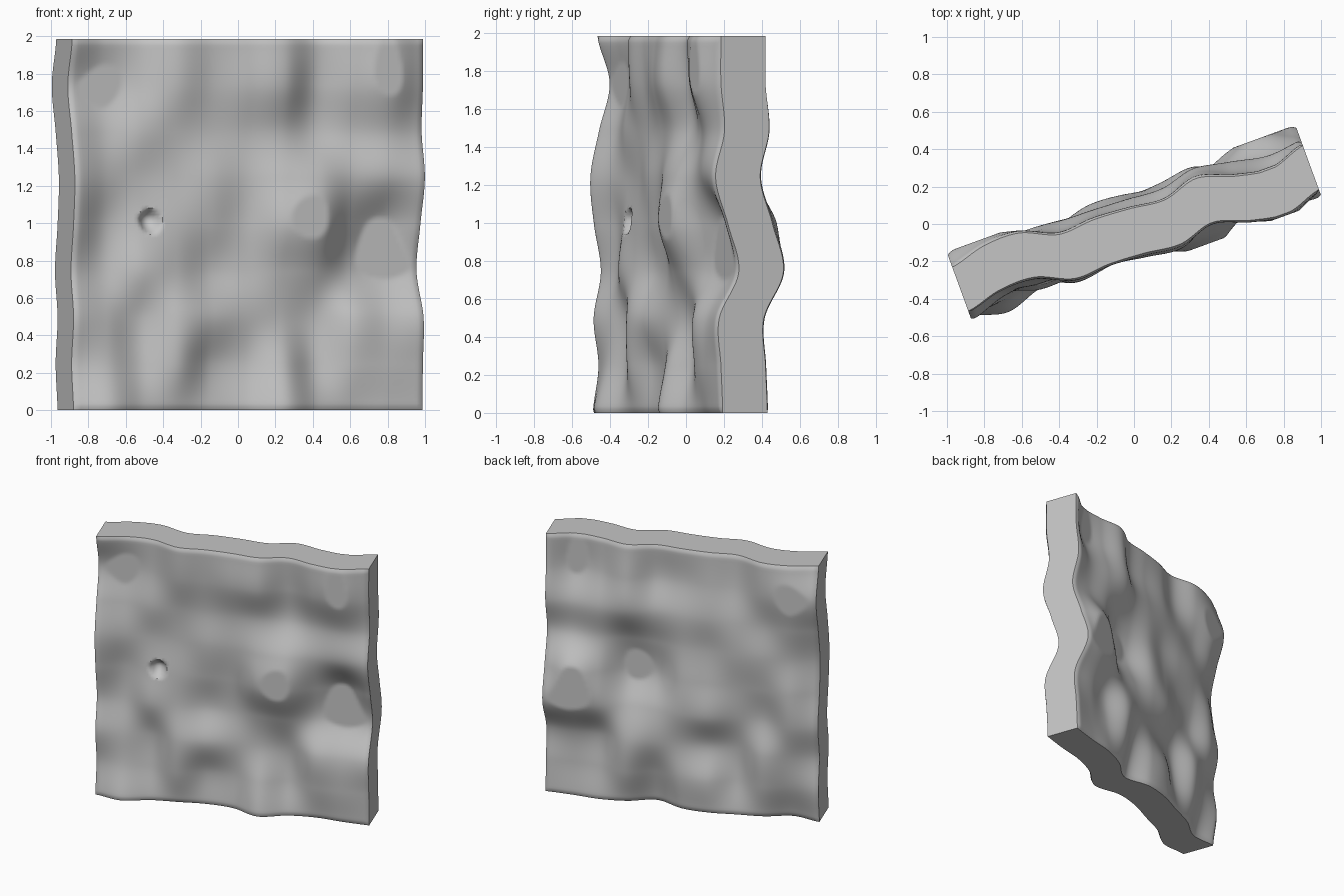
import bpy, bmesh, math
from mathutils import Matrix

if "Cube" in bpy.data.objects:
    bpy.data.objects.remove(bpy.data.objects["Cube"])

HALF, HEIGHT, THICK, TURN, N = 0.992, 1.985, 0.137, math.radians(20), 112

# Swell of the slab in hundredths: rows from top to bottom, left to right
SWELL = [
    [-1, 4, 4, -4, -3, -4, -6, -1, -7, -10, -4],
    [6, 8, 4, -3, -2, -5, -7, 1, -6, -11, -4],
    [0, 4, 1, 1, 1, 0, -1, 3, 0, -4, -2],
    [-5, 1, 3, 2, -1, -1, -6, -7, -3, -5, -7],
    [-3, 4, 1, 0, 1, 1, -9, -11, 2, 8, 0],
    [1, 4, -2, -1, 4, 3, -1, -2, 5, 8, 6],
    [-3, 0, 3, -5, -3, 0, 2, 4, -4, -3, -5],
    [0, -2, 2, -4, 3, 2, -4, 3, -3, -4, -4],
    [-3, -8, -2, 0, 2, 0, -9, -2, 0, -2, -3],
]


def spline(values, t):
    """Smooth curve through evenly spaced values, t from 0 to 1."""
    last = len(values) - 1
    t = min(max(t, 0), 1) * last
    i = min(int(t), last - 1)
    f = t - i
    a, b, c, d = (values[min(max(k, 0), last)] for k in range(i - 1, i + 3))
    return b + 0.5 * f * (c - a + f * (2*a - 5*b + 4*c - d + f * (3*(b - c) + d - a)))


def swell(u, z):
    column = [spline(row, (u / HALF + 1) / 2) for row in SWELL]
    d = spline(column, 1 - z / HEIGHT) / 100
    return min(max(d, -0.098), 0.065)       # flattened peaks and hollows


stone = bpy.data.materials.new("grey stone")
stone.diffuse_color = (0.56, 0.56, 0.56, 1)
stone.use_nodes = True
stone.node_tree.nodes["Principled BSDF"].inputs["Base Color"].default_value = stone.diffuse_color

# Slab: a fine upright sheet, extruded into front and back faces
bm = bmesh.new()
bmesh.ops.create_grid(bm, x_segments=N, y_segments=N, size=1)
for v in bm.verts:
    v.co = (v.co.x * HALF, 0, (v.co.y + 1) * HEIGHT / 2)
ext = bmesh.ops.extrude_face_region(bm, geom=bm.faces[:], use_keep_orig=True)
back = {g for g in ext["geom"] if isinstance(g, bmesh.types.BMVert)}

for v in bm.verts:
    u, z = v.co.x, v.co.z
    # Rim slightly rounded off
    edge = min(HALF - abs(u), z, HEIGHT - z)
    half = THICK - 0.012 * max(0, 1 - edge / 0.03) ** 2
    y = swell(u, z) + (half if v in back else -half)
    # Small chipped hole in the front
    if v not in back:
        r = math.hypot(u + 0.545, (z - 1.02) * (1.2 if z > 1.02 else 0.8))
        y += 0.06 * max(0, 1 - (r / 0.065) ** 2)
    v.co.y = y

bmesh.ops.recalc_face_normals(bm, faces=bm.faces[:])
bm.transform(Matrix.Rotation(TURN, 4, 'Z'))
mesh = bpy.data.meshes.new("wavy_slab")
bm.to_mesh(mesh)
bm.free()
slab = bpy.data.objects.new("wavy_slab", mesh)
bpy.context.collection.objects.link(slab)
mesh.materials.append(stone)
bpy.context.view_layer.objects.active = slab
slab.select_set(True)
bpy.ops.object.shade_smooth_by_angle(angle=math.radians(40))
